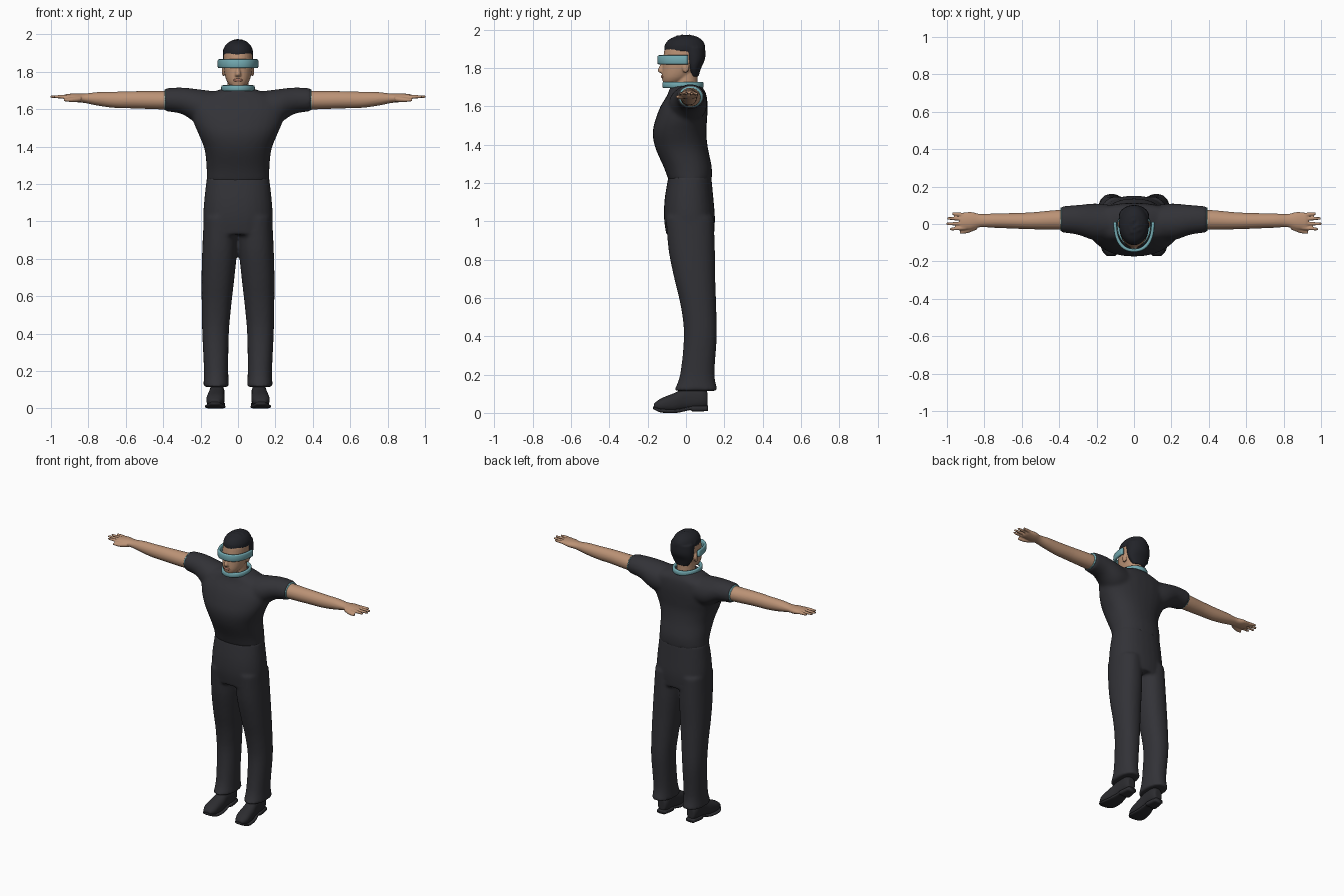
import bpy, bmesh, math, random
from mathutils import Vector, Matrix

random.seed(4)
cube = bpy.data.objects.get("Cube")
if cube:
    bpy.data.objects.remove(cube, do_unlink=True)


def material(name, r, g, b):
    mat = bpy.data.materials.new(name)
    mat.use_nodes = True
    mat.diffuse_color = (r, g, b, 1)
    shader = mat.node_tree.nodes["Principled BSDF"]
    shader.inputs["Base Color"].default_value = (r, g, b, 1)
    shader.inputs["Roughness"].default_value = 0.7
    return mat


cloth = material("charcoal cloth", 0.032, 0.032, 0.038)
leather = material("black leather", 0.025, 0.025, 0.029)
hair_dark = material("dark hair", 0.016, 0.017, 0.022)
skin = material("warm skin", 0.50, 0.29, 0.18)
lip = material("lip", 0.36, 0.16, 0.11)
teal = material("pale teal", 0.17, 0.40, 0.44)

PLACE = {"X": lambda t, a, b: (t, a, b),
         "Y": lambda t, a, b: (a, t, b),
         "Z": lambda t, a, b: (a, b, t)}


def spline(rows, steps=4):
    """Catmull-Rom interpolation between the cross-section rows."""
    pts = [Vector(r) for r in rows]
    pts = [pts[0]] + pts + [pts[-1]]
    out = []
    for p, a, b, q in zip(pts, pts[1:], pts[2:], pts[3:]):
        for i in range(steps):
            t = i / steps
            out.append(a + (b - p) * t / 2 + (p * 2 - a * 5 + b * 4 - q) * t * t / 2
                       + (a * 3 - p - b * 3 + q) * t ** 3 / 2)
    return out + [pts[-1]]


def loft(bm, axis, rows, square=1.0, mirror=False, n=28):
    """Closed body through rows of (position, centre a, centre b, radius a, radius b)."""
    for side in ((1, -1) if mirror else (1,)):
        rings = []
        for t, ca, cb, ra, rb in spline(rows):
            ring = []
            for i in range(n):
                c, s = (f(math.tau * i / n) for f in (math.cos, math.sin))
                c, s = (math.copysign(abs(v) ** square, v) for v in (c, s))
                x, y, z = PLACE[axis](t, ca + ra * c, cb + rb * s)
                ring.append(bm.verts.new((x * side, y, z)))
            rings.append(ring)
        for lo, hi in zip(rings, rings[1:]):
            for i in range(n):
                j = (i + 1) % n
                bm.faces.new((lo[i], lo[j], hi[j], hi[i]))
        bm.faces.new(rings[0])
        bm.faces.new(rings[-1])


def ball(bm, centre, radii):
    place = Matrix.Translation(centre) @ Matrix.Diagonal((*radii, 1))
    bmesh.ops.create_icosphere(bm, subdivisions=3, radius=1, matrix=place)


def finish(name, bm, mat, voxel=0, smooth=4, mirror=False):
    """Turn the gathered bodies into one object, fused when a voxel size is given."""
    bmesh.ops.recalc_face_normals(bm, faces=bm.faces)
    for f in bm.faces:
        f.smooth = True
    mesh = bpy.data.meshes.new(name)
    bm.to_mesh(mesh)
    bm.free()
    mesh.materials.append(mat)
    obj = bpy.data.objects.new(name, mesh)
    bpy.context.collection.objects.link(obj)
    if voxel:
        fuse = obj.modifiers.new("fuse", "REMESH")
        fuse.mode = "VOXEL"
        fuse.voxel_size = voxel
        fuse.use_smooth_shade = True
        soften = obj.modifiers.new("soften", "SMOOTH")
        soften.factor = 0.5
        soften.iterations = smooth
    if mirror:
        obj.modifiers.new("other side", "MIRROR")
    return obj


def band(name, centre, rx, ry, start, end, height, thick, square=1.0, n=48):
    """Rounded strip bent around the head or neck."""
    bm = bmesh.new()
    closed = end - start >= 360
    rings = []
    for i in range(n if closed else n + 1):
        a = math.radians(start + (end - start) * i / n)
        c, s = (math.copysign(abs(v) ** square, v) for v in (math.cos(a), math.sin(a)))
        ring = []
        for k in range(12):
            p, q = (math.copysign(abs(f(math.tau * k / 12)) ** 0.6, f(math.tau * k / 12))
                    for f in (math.cos, math.sin))
            w = thick / 2 * (p - 1)
            ring.append(bm.verts.new(Vector(centre) + Vector(
                ((rx + w) * c, (ry + w) * s, height / 2 * q))))
        rings.append(ring)
    pairs = list(zip(rings, rings[1:] + rings[:1]))
    for lo, hi in pairs if closed else pairs[:-1]:
        for k in range(12):
            m = (k + 1) % 12
            bm.faces.new((lo[k], lo[m], hi[m], hi[k]))
    if not closed:
        bm.faces.new(rings[0])
        bm.faces.new(rings[-1])
    return finish(name, bm, teal)


# Shirt: tapered torso with short sleeves
bm = bmesh.new()
loft(bm, "Z", [(1.21, 0, .022, .168, .112), (1.28, 0, .01, .168, .125),
               (1.38, 0, -.022, .178, .137), (1.46, 0, -.034, .208, .14),
               (1.53, 0, -.025, .238, .135), (1.6, 0, -.01, .25, .123),
               (1.66, 0, .005, .22, .102), (1.69, 0, .003, .14, .09),
               (1.71, 0, 0, .08, .075)], square=.88)
loft(bm, "X", [(.08, .005, 1.6, .09, .09), (.2, .01, 1.61, .1, .095),
               (.3, .022, 1.645, .08, .071), (.393, .025, 1.65, .07, .062)], mirror=True)
finish("shirt", bm, cloth, .011, 7)

# Sleeve lining showing at the opening
bm = bmesh.new()
loft(bm, "X", [(.38, .025, 1.65, .062, .055), (.394, .025, 1.65, .062, .055)])
finish("sleeve_lining", bm, teal, mirror=True)

# Trousers: pelvis with two straight legs
bm = bmesh.new()
loft(bm, "Z", [(.93, 0, .022, .178, .125), (1.02, 0, .018, .186, .133),
               (1.12, 0, .016, .18, .127), (1.235, 0, .02, .167, .112)], square=.88)
loft(bm, "Z", [(.115, .117, .052, .069, .115), (.2, .117, .059, .065, .09),
               (.4, .12, .075, .071, .086), (.55, .115, .066, .079, .092),
               (.7, .107, .046, .088, .107), (.85, .098, .03, .093, .121),
               (1.02, .093, .02, .09, .125)], square=.9, mirror=True)
finish("trousers", bm, cloth, .011, 4)

# Shoes: upper, sole and heel
bm = bmesh.new()
loft(bm, "Y", [(-.168, .124, .034, .025, .014), (-.13, .123, .042, .046, .034),
               (-.06, .118, .054, .047, .05), (0, .114, .072, .04, .058),
               (.08, .112, .078, .04, .056), (.112, .112, .07, .028, .04)], square=.85)
finish("shoe", bm, leather, .006, 3, mirror=True)
bm = bmesh.new()
loft(bm, "Y", [(-.172, .124, .028, .022, .007), (-.13, .123, .012, .052, .01),
               (-.05, .118, .01, .05, .01), (.02, .113, .024, .036, .01),
               (.04, .112, .022, .042, .016), (.115, .112, .024, .032, .014)], square=.6)
finish("shoe_sole", bm, leather, mirror=True)

# Arms with palm, fingers and thumb
bm = bmesh.new()
loft(bm, "X", [(.3, .025, 1.648, .055, .05), (.42, .022, 1.648, .052, .049),
               (.55, .017, 1.65, .045, .046), (.66, .017, 1.65, .041, .043),
               (.75, .018, 1.655, .038, .036), (.82, .018, 1.658, .035, .025),
               (.87, .017, 1.661, .047, .023), (.915, .015, 1.664, .045, .017),
               (.93, .015, 1.665, .034, .011)])
for y, tip_y, tip_x in ((-.02, -.028, .985), (.003, .001, 1.004),
                        (.026, .03, .998), (.047, .056, .972)):
    loft(bm, "X", [(.9, y, 1.664, .012, .012), (.94, (y + tip_y) / 2, 1.666, .01, .01),
                   (tip_x, tip_y, 1.667, .007, .007)], n=12)
loft(bm, "X", [(.84, -.012, 1.655, .018, .016), (.89, -.036, 1.65, .013, .012),
               (.932, -.045, 1.65, .008, .008)], n=12)
finish("arm", bm, skin, .005, 2, mirror=True)

# Head: skull, jaw, neck, nose and ears
bm = bmesh.new()
loft(bm, "Z", [(1.715, 0, -.078, .034, .038), (1.75, 0, -.052, .06, .074),
               (1.8, 0, -.03, .074, .094), (1.86, 0, -.018, .078, .1),
               (1.91, 0, -.014, .074, .094), (1.945, 0, -.01, .05, .07)], square=.95)
loft(bm, "Z", [(1.64, 0, .01, .066, .066), (1.7, 0, 0, .058, .062),
               (1.78, 0, 0, .056, .06)])
loft(bm, "Z", [(1.775, 0, -.122, .017, .014), (1.787, 0, -.126, .016, .022),
               (1.82, 0, -.118, .01, .015), (1.85, 0, -.11, .008, .01)], n=16)
for side in (-1, 1):
    ball(bm, (side * .078, -.002, 1.805), (.009, .019, .031))
finish("head", bm, skin, .005, 3)
bm = bmesh.new()
ball(bm, (0, -.122, 1.755), (.025, .009, .009))
finish("lips", bm, lip)

# Short hair: crown, back and small tufts
bm = bmesh.new()
loft(bm, "Z", [(1.888, 0, -.007, .08, .107), (1.92, 0, -.006, .078, .105),
               (1.95, 0, -.004, .06, .084), (1.969, 0, 0, .028, .045)])
loft(bm, "Z", [(1.755, 0, .045, .046, .02), (1.8, 0, .041, .074, .038),
               (1.85, 0, .042, .082, .058), (1.91, 0, .035, .079, .065)])
for i in range(90):
    a, lift = random.uniform(0, math.tau), random.uniform(.2, 1)
    flat = math.sqrt(1 - lift * lift)
    ball(bm, (.07 * flat * math.cos(a), .097 * flat * math.sin(a) - .004, 1.882 + .08 * lift),
         [random.uniform(.01, .017)] * 3)
finish("hair", bm, hair_dark, .006, 2)

# Visor wrapping the eyes, and the neck ring
band("visor", (0, .01, 1.843), .11, .16, 180, 360, .048, .018, square=.85)
band("neck_ring", (0, -.016, 1.712), .09, .108, 0, 360, .032, .02)
